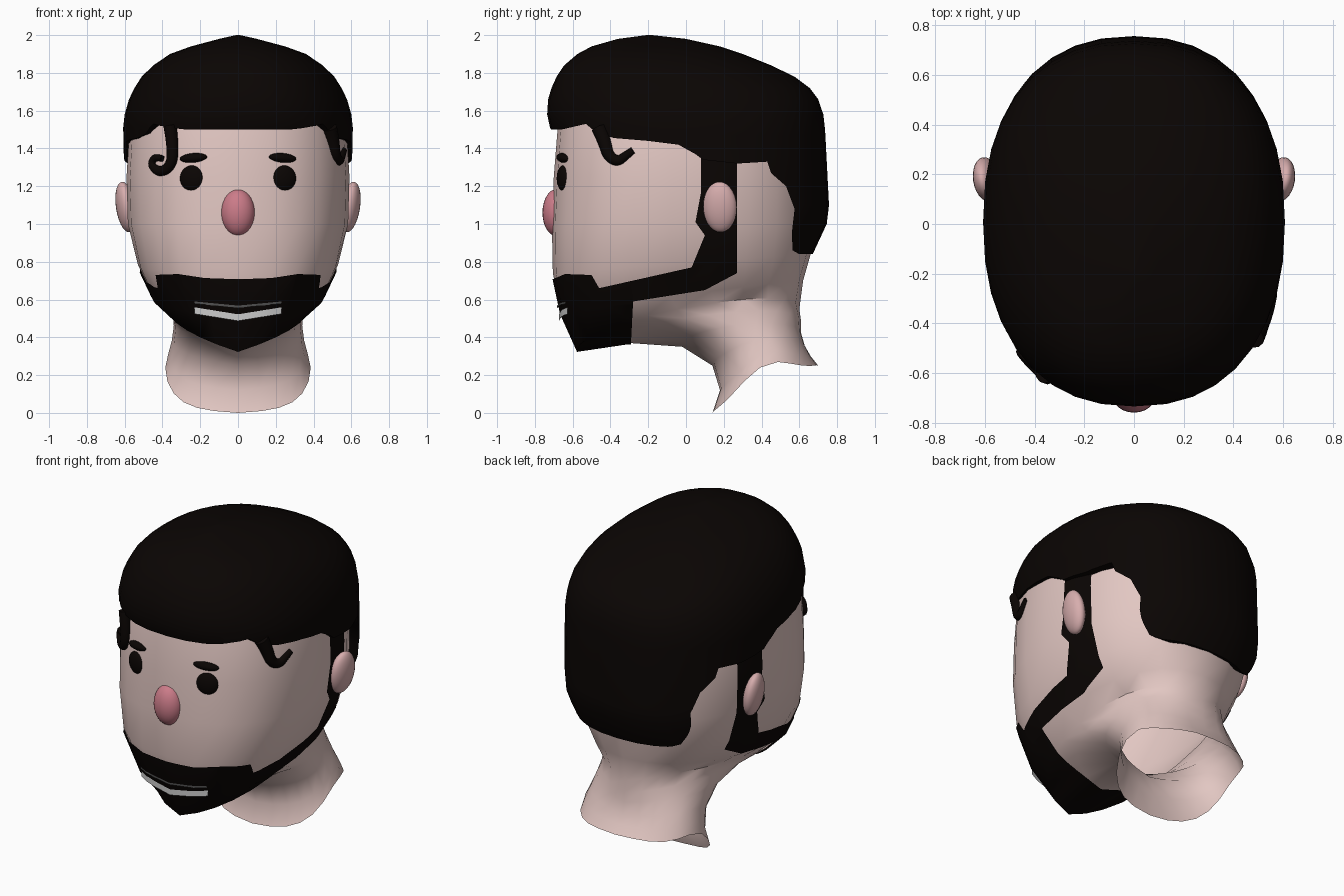
import bpy, bmesh, math
from mathutils import Vector

if "Cube" in bpy.data.objects:
    bpy.data.objects.remove(bpy.data.objects["Cube"])

N = 2.3  # superellipse exponent shared by hair and back of the head


def material(name, rgb):
    m = bpy.data.materials.new(name)
    m.diffuse_color = (*rgb, 1)
    m.use_nodes = True
    m.node_tree.nodes["Principled BSDF"].inputs["Base Color"].default_value = m.diffuse_color
    return m


SKIN = material("skin", (0.76, 0.57, 0.54))
EAR = material("ear_pink", (0.68, 0.42, 0.42))
NOSE = material("nose_pink", (0.60, 0.20, 0.25))
HAIR = material("dark_hair", (0.003, 0.0015, 0.001))
WHITE = material("teeth_white", (0.9, 0.9, 0.88))
GREY = material("lip_grey", (0.08, 0.08, 0.08))


def make(name, bm, recalc=True):
    if recalc:
        bmesh.ops.recalc_face_normals(bm, faces=bm.faces)
    me = bpy.data.meshes.new(name)
    bm.to_mesh(me)
    bm.free()
    ob = bpy.data.objects.new(name, me)
    bpy.context.collection.objects.link(ob)
    return ob


def activate(ob):
    bpy.ops.object.select_all(action='DESELECT')
    ob.select_set(True)
    bpy.context.view_layer.objects.active = ob


def finish(ob, mat, angle=40):
    ob.data.materials.clear()
    ob.data.materials.append(mat)
    activate(ob)
    bpy.ops.object.shade_smooth_by_angle(angle=math.radians(angle))
    return ob


def spow(v, e):
    return math.copysign(abs(v) ** e, v)


def loft(name, rings, seg=24, off=0.0, close=True, mid=0.5):
    """Ring = front y, front z, back y, back z, half width, side lift, bow, front exponent."""
    bm = bmesh.new()
    loops = []
    for yf, zf, yb, zb, hw, lift, bow, nf in rings:
        loop = []
        for k in range(seg):
            t = 2 * math.pi * k / seg
            e = 2 / (nf if math.cos(t) > 0 else N)
            c = spow(math.cos(t), e)
            u = mid - c * (mid if c > 0 else 1 - mid)
            sx = spow(math.sin(t), e)
            if abs(sx) < 1e-4:
                sx = 0
            y = (yf - off) + (yb - yf + 2 * off) * u
            z = zf + (zb - zf) * u + lift * abs(sx) + bow * math.sin(math.pi * u) ** 2
            loop.append(bm.verts.new((sx * (hw + off), y, z - off)))
        loops.append(loop)
    for a, b in zip(loops, loops[1:]):
        for k in range(seg):
            bm.faces.new((a[k], a[k - 1], b[k - 1], b[k]))
    bm.faces.new(loops[0])
    if close:
        bm.faces.new(loops[-1])
    return make(name, bm)


def prism(name, profile):
    """Side profile (y, z) extruded across the whole width."""
    bm = bmesh.new()
    f = bm.faces.new([bm.verts.new((-1, y, z)) for y, z in profile])
    ext = bmesh.ops.extrude_face_region(bm, geom=[f])
    bmesh.ops.translate(bm, vec=(2, 0, 0), verts=[v for v in ext["geom"] if isinstance(v, bmesh.types.BMVert)])
    return make(name, bm)


def boolean(ob, cutter, op):
    activate(ob)
    m = ob.modifiers.new("cut", 'BOOLEAN')
    m.operation, m.solver, m.object = op, 'EXACT', cutter
    bpy.ops.object.modifier_apply(modifier=m.name)
    bpy.data.objects.remove(cutter)


def ellipsoid(name, loc, scale, mat, rot=(0, 0, 0)):
    bpy.ops.mesh.primitive_uv_sphere_add(segments=24, ring_count=14, location=loc, rotation=rot)
    ob = bpy.context.object
    ob.name, ob.scale = name, scale
    return finish(ob, mat, 60)


# Head and neck: rings tilt from the flat skull round the jaw to the neck opening
HEAD = [
    (-0.64, 1.68, 0.58, 1.68, 0.52, 0, 0, 2.2), (-0.68, 1.50, 0.66, 1.50, 0.575, 0, 0, 2.3),
    (-0.70, 1.25, 0.68, 1.25, 0.59, 0, 0, 2.3), (-0.71, 1.00, 0.68, 1.00, 0.583, 0, 0, 2.35),
    (-0.705, 0.74, 0.66, 0.84, 0.53, 0, 0, 2.5), (-0.66, 0.53, 0.62, 0.70, 0.45, 0.01, 0, 2.4),
    (-0.57, 0.33, 0.60, 0.55, 0.36, 0.12, 0, 2.3), (-0.30, 0.37, 0.61, 0.48, 0.345, 0.10, 0, 2.3),
    (-0.02, 0.35, 0.61, 0.42, 0.34, 0.08, 0, 2.3), (0.14, 0.25, 0.63, 0.35, 0.35, 0.06, 0.03, 2.3),
    (0.18, 0.12, 0.66, 0.30, 0.37, 0.03, 0.08, 2.3), (0.14, 0.00, 0.70, 0.25, 0.385, 0.02, 0.11, 2.4)]
MID = 0.45  # the cheeks are widest a little forward of the middle
head = finish(loft("head_and_neck", HEAD, close=False, mid=MID), SKIN, 50)

# Beard and sideburns: a slightly larger head shell trimmed by a side profile
beard = loft("beard", HEAD, off=0.007, mid=MID)
boolean(beard, prism("beard_cutter", [
    (-0.85, 0.705), (-0.70, 0.71), (-0.64, 0.735), (-0.50, 0.73), (-0.46, 0.66), (0.03, 0.77),
    (0.10, 0.94), (0.05, 1.01), (0.08, 1.17), (0.08, 1.40), (0.27, 1.40), (0.27, 0.74),
    (0.10, 0.65), (-0.28, 0.59), (-0.30, 0.20), (-0.85, 0.20)]), 'INTERSECT')
bm = bmesh.new()
bm.from_mesh(beard.data)
bm.normal_update()
inner = [f for f in bm.faces if abs(f.normal.x) < 1e-3]
bmesh.ops.delete(bm, geom=inner, context='FACES')
bm.to_mesh(beard.data)
bm.free()
finish(beard, HAIR)

# Hair: a full cap trimmed along the hairline and hollowed over the skull
CAP = [(0.78, -0.70, 0.64, 0.57), (0.86, -0.70, 0.68, 0.58), (1.00, -0.71, 0.745, 0.60),
       (1.10, -0.71, 0.757, 0.603), (1.47, -0.70, 0.738, 0.607), (1.51, -0.72, 0.735, 0.608),
       (1.58, -0.735, 0.727, 0.60), (1.66, -0.73, 0.70, 0.577), (1.72, -0.712, 0.655, 0.548),
       (1.78, -0.685, 0.575, 0.51), (1.84, -0.645, 0.45, 0.448), (1.90, -0.575, 0.30, 0.36),
       (1.94, -0.50, 0.18, 0.25), (1.98, -0.36, 0.0, 0.10), (2.00, -0.21, -0.18, 0.01)]
hair = loft("hair", [(yf, z, yb, z, hw, 0, 0, N) for z, yf, yb, hw in CAP], seg=36)
boolean(hair, prism("hair_cutter", [
    (-0.9, 1.50), (-0.66, 1.50), (-0.53, 1.53), (-0.47, 1.48), (-0.38, 1.455), (-0.20, 1.44),
    (-0.04, 1.42), (0.05, 1.37), (0.09, 1.34), (0.27, 1.32), (0.43, 1.33), (0.45, 1.27),
    (0.53, 1.20), (0.575, 1.08), (0.56, 0.95), (0.565, 0.86), (0.60, 0.84), (0.9, 0.84),
    (0.9, 2.2), (-0.9, 2.2)]), 'INTERSECT')
boolean(hair, loft("skull_cutter", HEAD, off=-0.02, mid=MID), 'DIFFERENCE')
finish(hair, HAIR, 45)


# Loose curls at the temples
def curl(name, pts, thick):
    cu = bpy.data.curves.new(name, 'CURVE')
    cu.dimensions, cu.bevel_depth, cu.bevel_resolution = '3D', thick, 3
    cu.use_fill_caps = True
    sp = cu.splines.new('NURBS')
    sp.points.add(len(pts) - 1)
    for i, (p, co) in enumerate(zip(sp.points, pts)):
        p.co = (*co, 1)
        p.radius = 1.1 - 0.6 * i / (len(pts) - 1)
    sp.order_u, sp.use_endpoint_u, sp.resolution_u = 3, True, 6
    ob = bpy.data.objects.new(name, cu)
    bpy.context.collection.objects.link(ob)
    cu.materials.append(HAIR)


def bulge(v, a, b):
    return b * (1 - abs(v / a) ** N) ** (1 / N)


curl("right_curl", [(bulge(y, 0.71, 0.59), y, z) for y, z in [
    (-0.46, 1.51), (-0.43, 1.44), (-0.41, 1.36), (-0.36, 1.33), (-0.32, 1.36), (-0.28, 1.39)]], 0.038)
curl("left_curl", [(x, -bulge(x, 0.60, 0.71), z) for x, z in [
    (-0.36, 1.52), (-0.345, 1.42), (-0.35, 1.31), (-0.41, 1.27), (-0.46, 1.31), (-0.44, 1.36), (-0.40, 1.345)]], 0.033)

# Nose
ellipsoid("nose", (0, -0.685, 1.06), (0.09, 0.075, 0.125), NOSE)

# Eyes, eyebrows and ears, mirrored
for side, s in (("left", -1), ("right", 1)):
    ellipsoid(side + "_eye", (s * 0.243, -0.65, 1.242), (0.067, 0.03, 0.068), HAIR, (0, 0, s * 0.3))
    ellipsoid(side + "_eyebrow", (s * 0.235, -0.65, 1.35), (0.077, 0.03, 0.025), HAIR, (0, s * 0.08, s * 0.3))
    ellipsoid(side + "_ear", (s * 0.595, 0.18, 1.09), (0.05, 0.09, 0.135), EAR, (0, s * 0.15, s * -0.15))


# Mouth: chevron strips laid over the beard
def strip(name, z_low, z_high, rise, mat):
    bpy.context.view_layer.update()
    bm = bmesh.new()
    cols = []
    for i in range(-4, 5):
        x, dz = i * 0.0575, rise * abs(i) / 4
        hit, loc, _, _ = beard.ray_cast(Vector((x + 1e-4, -2, z_high + dz)), Vector((0, 1, 0)))
        y = (loc.y if hit else -0.65) - 0.005
        cols.append([bm.verts.new((x, y, z + dz)) for z in (z_low, z_high)])
    for a, b in zip(cols, cols[1:]):
        bm.faces.new((a[0], b[0], b[1], a[1]))
    finish(make(name, bm, recalc=False), mat)


strip("teeth", 0.487, 0.522, 0.037, WHITE)
strip("upper_lip", 0.556, 0.568, 0.022, GREY)
